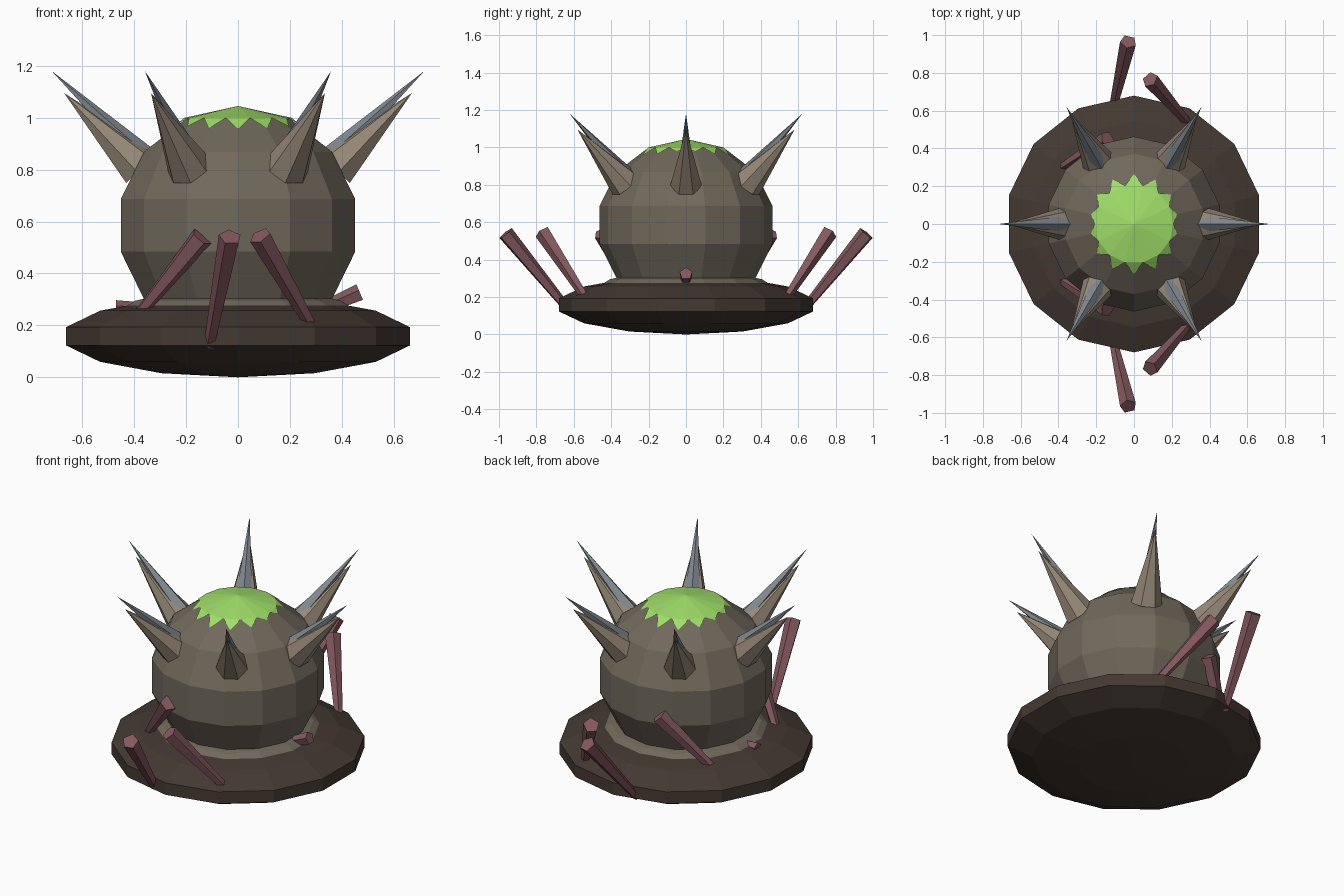
import bpy, bmesh
from math import sin, cos, pi, radians
from mathutils import Vector, Matrix

cube = bpy.data.objects.get("Cube")
if cube:
    bpy.data.objects.remove(cube, do_unlink=True)


def material(name, r, g, b):
    m = bpy.data.materials.new(name)
    m.use_nodes = True
    m.diffuse_color = (r, g, b, 1)
    bsdf = next(n for n in m.node_tree.nodes if n.type == 'BSDF_PRINCIPLED')
    bsdf.inputs["Base Color"].default_value = (r, g, b, 1)
    bsdf.inputs["Roughness"].default_value = 0.9
    return m


olive = material("olive grey", 0.165, 0.14, 0.105)
brown = material("dark brown", 0.058, 0.041, 0.032)
horn = material("tan horn", 0.31, 0.25, 0.185)
steel = material("steel grey", 0.22, 0.25, 0.28)
green = material("slime green", 0.35, 0.73, 0.14)
maroon = material("dull maroon", 0.23, 0.098, 0.112)

SIDES = 14


def finish(bm, name, mat):
    bmesh.ops.recalc_face_normals(bm, faces=bm.faces)
    mesh = bpy.data.meshes.new(name)
    bm.to_mesh(mesh)
    bm.free()
    mesh.materials.append(mat)
    obj = bpy.data.objects.new(name, mesh)
    bpy.context.scene.collection.objects.link(obj)
    return obj


def squashed_ball(name, mat, radius, half_height, z):
    bm = bmesh.new()
    bmesh.ops.create_uvsphere(bm, u_segments=SIDES, v_segments=7, radius=1)
    bmesh.ops.scale(bm, vec=(radius, radius, half_height), verts=bm.verts)
    bmesh.ops.translate(bm, vec=(0, 0, z), verts=bm.verts)
    return finish(bm, name, mat)


def rod(name, mat, start, end, r1, r2, sides):
    start, end = Vector(start), Vector(end)
    axis = end - start
    bm = bmesh.new()
    place = Matrix.Translation((start + end) / 2) @ axis.to_track_quat('Z', 'Y').to_matrix().to_4x4()
    bmesh.ops.create_cone(bm, cap_ends=True, segments=sides, radius1=r1, radius2=r2,
                          depth=axis.length, matrix=place)
    return finish(bm, name, mat)


# Base disc, low mound and round body
squashed_ball("base_disc", brown, 0.697, 0.158, 0.158)
squashed_ball("base_mound", olive, 0.52, 0.152, 0.2)
squashed_ball("body", olive, 0.475, 0.455, 0.585)

# Slime cap: a jagged skirt lying on the upper facets
bm = bmesh.new()
apex = bm.verts.new((0, 0, 1.045))
ring, tips = [], []
for i in range(SIDES):
    a = 2 * pi * i / SIDES
    m = a + pi / SIDES
    ring.append(bm.verts.new((0.209 * cos(a), 0.209 * sin(a), 0.999)))
    reach = 0.225 + 0.04 * abs(sin(m))
    drop = 0.999 - (reach - 0.204) * 0.79
    tips.append(bm.verts.new((reach * cos(m), reach * sin(m), drop + 0.004)))
for i in range(SIDES):
    j = (i + 1) % SIDES
    bm.faces.new((apex, ring[i], ring[j]))
    bm.faces.new((ring[i], tips[i], ring[j]))
finish(bm, "slime_cap", green)

# Six horns, each with a thin steel point along its upper side
for i in range(6):
    a = radians(60 * i)

    def polar(r, z):
        return (r * cos(a), r * sin(a), z)

    rod(f"horn_{i + 1}", horn, polar(0.375, 0.805), polar(0.67, 1.095), 0.088, 0, 7)
    rod(f"horn_point_{i + 1}", steel, polar(0.36, 0.845), polar(0.718, 1.18), 0.048, 0, 5)

# Tapered stakes, mirrored front to back
stakes = {
    "long_stake": ((-0.11, -0.62, 0.12), (-0.03, -0.965, 0.54)),
    "middle_stake": ((0.29, -0.53, 0.185), (0.085, -0.765, 0.545)),
    "body_stake": ((-0.38, -0.30, 0.245), (-0.14, -0.45, 0.54)),
}
for name, (p, q) in stakes.items():
    for side, s in (("front", 1), ("back", -1)):
        rod(f"{name}_{side}", maroon, (p[0], p[1] * s, p[2]), (q[0], q[1] * s, q[2]),
            0.022, 0.045, 5)

# Short stake stubs on the mound
rod("stub_left", maroon, (0.28, 0, 0.245), (0.47, 0, 0.325), 0.022, 0.036, 5)
rod("stub_right", maroon, (-0.28, 0, 0.26), (-0.47, 0, 0.265), 0.022, 0.032, 5)
